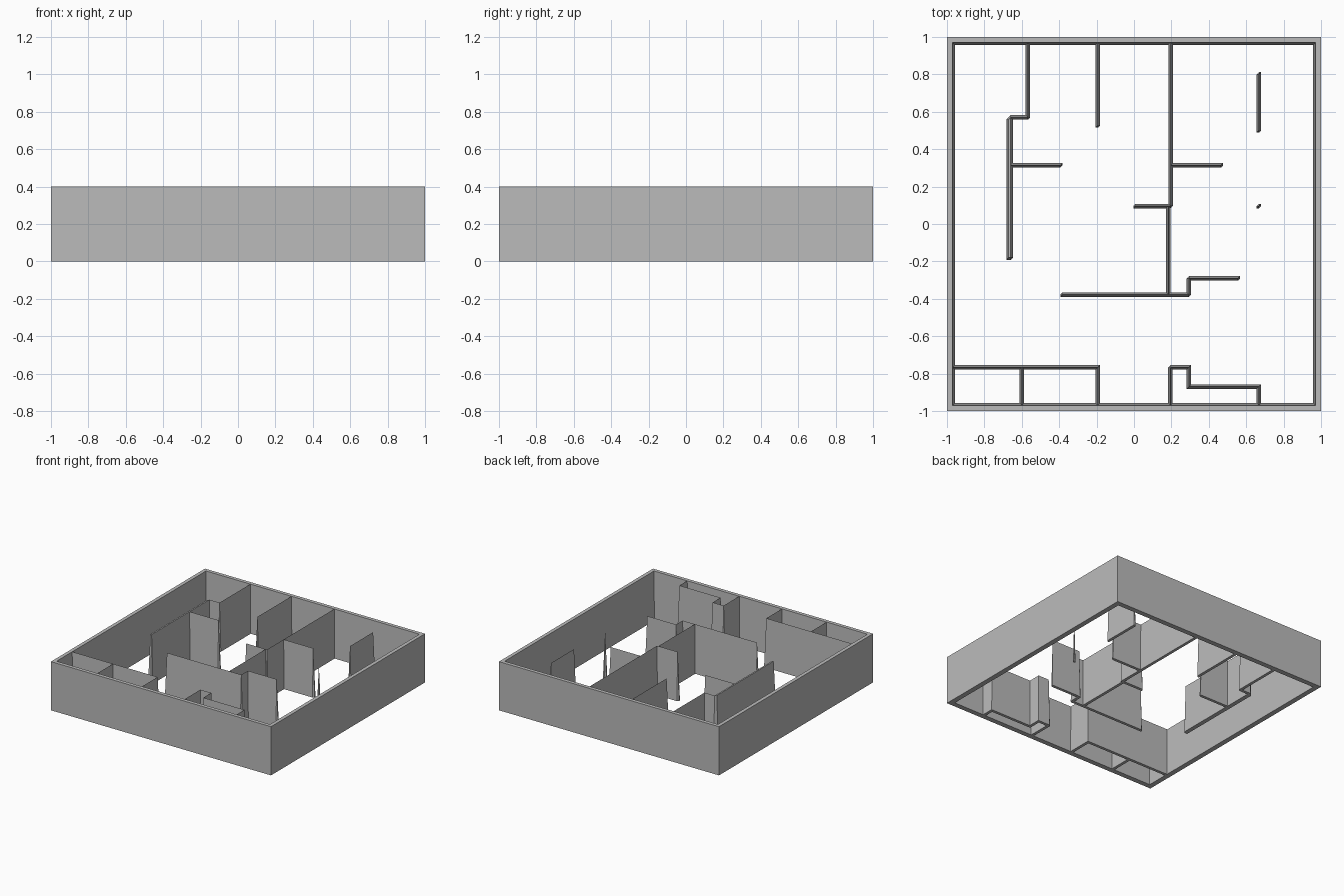
import bpy
import bmesh

cube = bpy.data.objects.get("Cube")
if cube:
    bpy.data.objects.remove(cube, do_unlink=True)

HEIGHT = 0.4
STEP = 0.012      # how far a wall flares out at its foot
EDGE = 0.975      # partitions run into the outer frame up to here

grey = bpy.data.materials.new("plain_grey")
grey.use_nodes = True
colour = (0.5, 0.5, 0.5, 1)
grey.diffuse_color = colour
grey.node_tree.nodes["Principled BSDF"].inputs["Base Color"].default_value = colour


def finish(bm, name):
    bmesh.ops.recalc_face_normals(bm, faces=bm.faces)
    mesh = bpy.data.meshes.new(name)
    bm.to_mesh(mesh)
    bm.free()
    mesh.materials.append(grey)
    obj = bpy.data.objects.new(name, mesh)
    bpy.context.collection.objects.link(obj)


def add_ridge(bm, points):
    """Sharp-topped wall: hull of the crest points and their hexagonal feet."""
    feet = [(1, 0), (1, 1), (0, 1), (-1, 0), (-1, -1), (0, -1)]
    coords = {(x, y, HEIGHT) for x, y in points}
    coords |= {(x + i * STEP, y + j * STEP, 0) for x, y in points for i, j in feet}
    verts = [bm.verts.new(c) for c in sorted(coords)]
    hull = bmesh.ops.convex_hull(bm, input=verts)
    spare = {v for v in hull["geom_interior"] + hull["geom_unused"]
             if isinstance(v, bmesh.types.BMVert)}
    bmesh.ops.delete(bm, geom=list(spare), context='VERTS')


def ridge_wall(name, *path):
    """Follow the path with one ridge for every straight run."""
    bm = bmesh.new()
    for a, b in zip(path, path[1:]):
        add_ridge(bm, [a, b])
    finish(bm, name)


def ridge_block(name, *points):
    bm = bmesh.new()
    add_ridge(bm, points)
    finish(bm, name)


# Outer frame, open above and below, with slightly sloping inner faces
bm = bmesh.new()
rings = []
for r, z in ((1, 0), (1, HEIGHT), (0.97, HEIGHT), (0.97 - STEP, 0)):
    rings.append([bm.verts.new((sx * r, sy * r, z))
                  for sx, sy in ((-1, -1), (1, -1), (1, 1), (-1, 1))])
for lower, upper in zip(rings, rings[1:] + rings[:1]):
    for i in range(4):
        j = (i + 1) % 4
        bm.faces.new((lower[i], lower[j], upper[j], upper[i]))
finish(bm, "outer_frame")

# Left-hand group of partitions
ridge_wall("back_west_wall", (-0.567, EDGE), (-0.567, 0.57), (-0.659, 0.57))
ridge_block("thick_west_wall", (-0.671, 0.558), (-0.659, 0.57),
            (-0.659, -0.18), (-0.671, -0.18))
ridge_wall("west_branch_wall", (-0.659, 0.313), (-0.395, 0.313))
ridge_wall("back_stub_wall", (-0.193, EDGE), (-0.193, 0.527))

# Central spine and its branches
ridge_wall("spine_back_wall", (0.196, EDGE), (0.196, 0.096), (0.008, 0.096))
ridge_wall("spine_front_wall", (0.184, 0.096), (0.184, -0.377))
ridge_wall("spine_branch_wall", (0.196, 0.313), (0.465, 0.313))
ridge_wall("cross_wall", (-0.382, -0.377), (0.294, -0.377),
           (0.294, -0.291), (0.556, -0.291))

# Free-standing pieces
ridge_wall("free_wall", (0.668, 0.8), (0.668, 0.5))
ridge_block("lone_spike", (0.668, 0.096))

# Rooms along the front
ridge_wall("front_room_wall", (-EDGE, -0.767), (-0.193, -0.767), (-0.193, -EDGE))
ridge_wall("front_room_divider", (-0.599, -0.767), (-0.599, -EDGE))
ridge_wall("stepped_front_wall", (0.195, -EDGE), (0.195, -0.767), (0.294, -0.767),
           (0.294, -0.869), (0.668, -0.869), (0.668, -EDGE))
